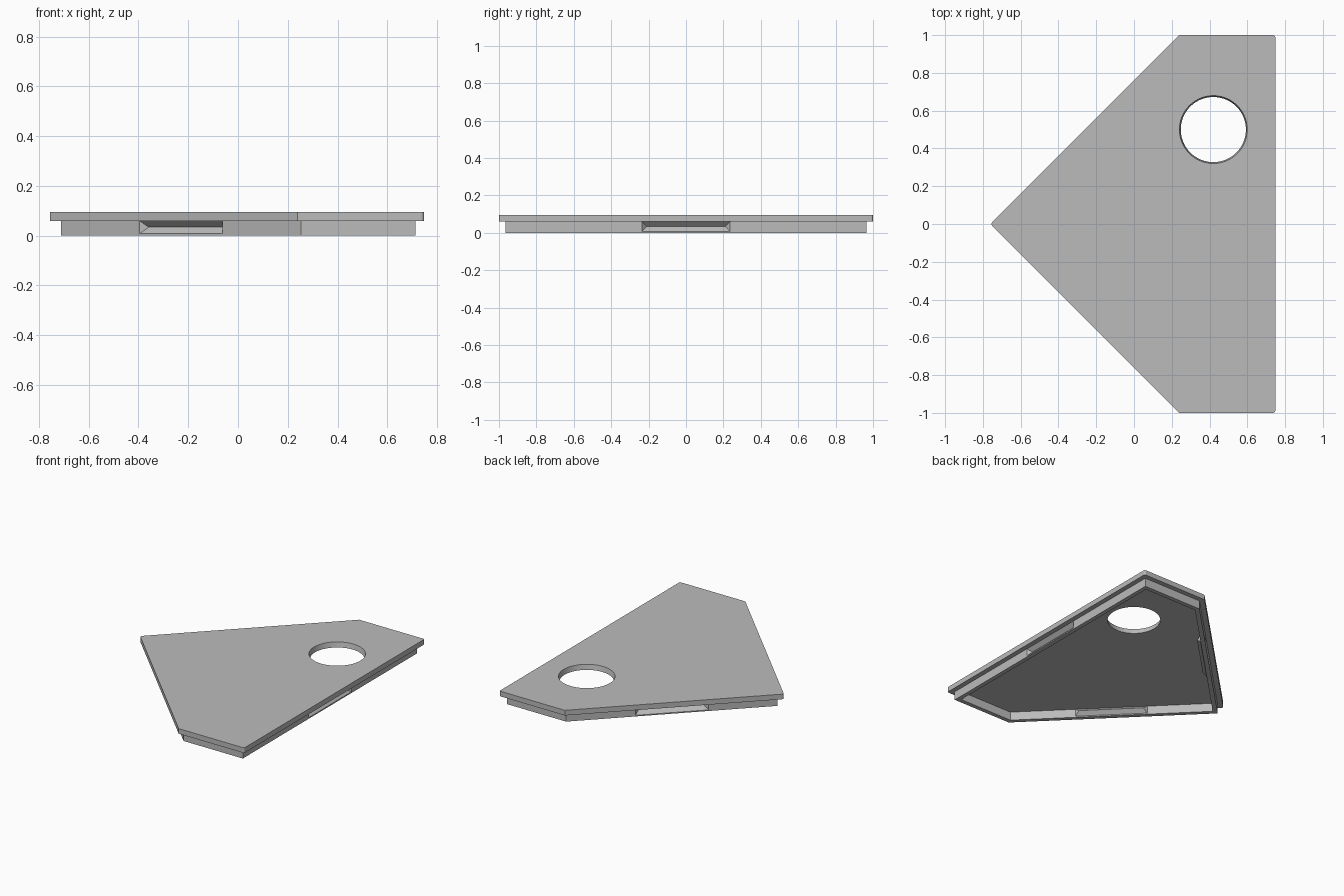
import bpy, bmesh, math
from mathutils import Vector

cube = bpy.data.objects.get("Cube")
if cube:
    bpy.data.objects.remove(cube, do_unlink=True)

LEDGE, TOP = 0.06, 0.096         # underside and top of the plate
GROOVE_LOW, GROOVE_MID = 0.008, 0.034
GROOVE_HALF, GROOVE_DEPTH = 0.236, 0.026
WALL = 0.03                      # skirt thickness

grey = bpy.data.materials.new("plain_grey")
grey.use_nodes = True
grey.diffuse_color = (0.5, 0.5, 0.5, 1)
grey.node_tree.nodes["Principled BSDF"].inputs["Base Color"].default_value = (0.5, 0.5, 0.5, 1)


def make_object(name, bm):
    bmesh.ops.remove_doubles(bm, verts=bm.verts, dist=0.0001)
    bmesh.ops.recalc_face_normals(bm, faces=bm.faces)
    mesh = bpy.data.meshes.new(name)
    bm.to_mesh(mesh)
    bm.free()
    mesh.materials.append(grey)
    obj = bpy.data.objects.new(name, mesh)
    bpy.context.collection.objects.link(obj)
    return obj


def face(bm, points):
    return bm.faces.new([bm.verts.new(p) for p in points])


# Counter-clockwise outline: tip, front end, straight side, back end
outline = [Vector(p) for p in
           [(-0.76, 0), (0.24, -1), (0.748, -1), (0.748, 1), (0.24, 1)]]


def inset(points, dist):
    result = []
    for i, p in enumerate(points):
        a = (p - points[i - 1]).normalized()
        b = (points[(i + 1) % len(points)] - p).normalized()
        na, nb = Vector((-a.y, a.x)), Vector((-b.y, b.x))
        result.append(p + (na + nb) * dist / (1 + na.dot(nb)))
    return result


# Cover plate with softened tip and square corners
bm = bmesh.new()
bottom = face(bm, [(p.x, p.y, LEDGE) for p in outline])
solid = bmesh.ops.extrude_face_region(bm, geom=[bottom])
for v in solid["geom"]:
    if isinstance(v, bmesh.types.BMVert):
        v.co.z = TOP
corners = [e for e in bm.edges
           if abs(e.verts[0].co.z - e.verts[1].co.z) > 0.01
           and (e.verts[0].co.x > 0.7 or e.verts[0].co.x < -0.7)]
bmesh.ops.bevel(bm, geom=corners, offset=0.012, segments=3, profile=0.5, affect='EDGES')
plate = make_object("cover_plate", bm)

# Slightly tapered round hole
bm = bmesh.new()
bmesh.ops.create_cone(bm, cap_ends=True, segments=64, radius1=0.168, radius2=0.184, depth=0.08)
bmesh.ops.translate(bm, verts=bm.verts, vec=(0.42, 0.5, (LEDGE + TOP) / 2))
cutter = make_object("hole_cutter", bm)
cutter.hide_render = True
cutter.hide_set(True)
hole = plate.modifiers.new("round_hole", 'BOOLEAN')
hole.operation, hole.solver, hole.object = 'DIFFERENCE', 'EXACT', cutter


def at(p, z):
    return (p.x, p.y, z)


def skirt_side(bm, p, q, detent):
    """One wall face, pressed inwards as a hipped groove if detent; returns its top line."""
    face(bm, [at(p, 0), at(q, 0), at(q, GROOVE_LOW)]
         + ([at(c, GROOVE_LOW) for c in groove_ends(p, q)[::-1]] if detent else [])
         + [at(p, GROOVE_LOW)])
    if not detent:
        face(bm, [at(p, GROOVE_LOW), at(q, GROOVE_LOW), at(q, LEDGE), at(p, LEDGE)])
        return [p, q]
    a, b = groove_ends(p, q)
    along = (q - p).normalized()
    inward = Vector((-along.y, along.x)) * GROOVE_DEPTH
    ra = at(a + along * GROOVE_DEPTH + inward, GROOVE_MID)
    rb = at(b - along * GROOVE_DEPTH + inward, GROOVE_MID)
    for s, e in ((p, a), (b, q)):
        face(bm, [at(s, GROOVE_LOW), at(e, GROOVE_LOW), at(e, LEDGE), at(s, LEDGE)])
    face(bm, [at(a, GROOVE_LOW), at(b, GROOVE_LOW), rb, ra])
    face(bm, [ra, rb, at(b, LEDGE), at(a, LEDGE)])
    face(bm, [at(a, GROOVE_LOW), ra, at(a, LEDGE)])
    face(bm, [at(b, GROOVE_LOW), at(b, LEDGE), rb])
    return [p, a, b, q]


def groove_ends(p, q):
    mid, along = (p + q) / 2, (q - p).normalized()
    return [mid - along * GROOVE_HALF, mid + along * GROOVE_HALF]


# Skirt wall under the plate, with a snap groove on each of the three long sides
outer = inset(outline, 0.034)
inner = inset(outline, 0.034 + WALL)
bm = bmesh.new()
for i in range(len(outline)):
    j = (i + 1) % len(outline)
    detent = (outer[j] - outer[i]).length > 1
    out_top = skirt_side(bm, outer[i], outer[j], detent)
    in_top = skirt_side(bm, inner[i], inner[j], detent)
    face(bm, [at(c, LEDGE) for c in out_top + in_top[::-1]])
    face(bm, [at(c, 0) for c in (outer[i], outer[j], inner[j], inner[i])])
make_object("skirt_wall", bm)
